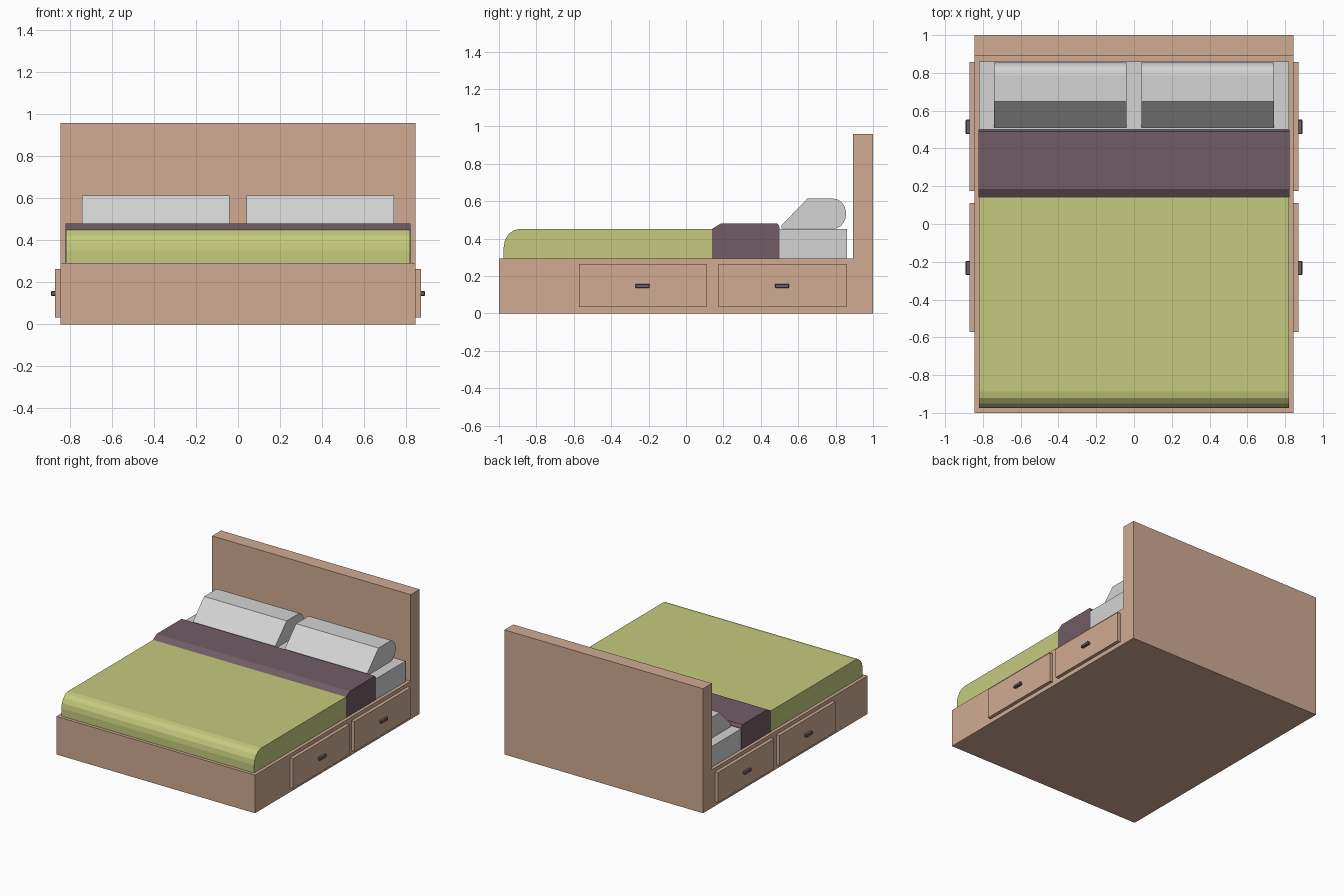
import bpy
import bmesh
from math import cos, sin, radians

cube = bpy.data.objects.get("Cube")
if cube:
    bpy.data.objects.remove(cube, do_unlink=True)


def material(name, rgb):
    """Flat material from an sRGB colour, stored as linear values."""
    linear = [((c / 255 + 0.055) / 1.055) ** 2.4 for c in rgb] + [1]
    mat = bpy.data.materials.new(name)
    mat.use_nodes = True
    mat.diffuse_color = linear
    mat.node_tree.nodes["Principled BSDF"].inputs["Base Color"].default_value = linear
    return mat


wood = material("light wood", (208, 171, 147))
green = material("green blanket", (197, 203, 126))
purple = material("dark plum", (113, 92, 102))
white = material("pale linen", (212, 212, 212))


def extrude(name, profile, x0, x1, mat):
    """Extrude a closed (y, z) side profile from x0 to x1."""
    bm = bmesh.new()
    face = bm.faces.new([bm.verts.new((x0, y, z)) for y, z in profile])
    result = bmesh.ops.extrude_face_region(bm, geom=[face])
    moved = [v for v in result["geom"] if isinstance(v, bmesh.types.BMVert)]
    bmesh.ops.translate(bm, verts=moved, vec=(x1 - x0, 0, 0))
    bmesh.ops.recalc_face_normals(bm, faces=bm.faces)
    mesh = bpy.data.meshes.new(name)
    bm.to_mesh(mesh)
    bm.free()
    mesh.materials.append(mat)
    obj = bpy.data.objects.new(name, mesh)
    bpy.context.collection.objects.link(obj)
    return obj


def box(y0, y1, z0, z1):
    return [(y0, z0), (y1, z0), (y1, z1), (y0, z1)]


def arc(y, z, ry, rz, start, end, steps):
    """Points on an elliptical arc, angles in degrees."""
    angles = [radians(start + (end - start) * i / steps) for i in range(steps + 1)]
    return [(y + ry * cos(a), z + rz * sin(a)) for a in angles]


BASE = 0.293      # top of the bed base
BED = 0.452       # top of the mattress
WIDE = 0.82       # half width of the bedding

# Base and headboard in one L-shaped side profile
extrude("bed_frame", [(-1, 0), (1, 0), (1, 0.958), (0.892, 0.958),
                      (0.892, BASE), (-1, BASE)], -0.845, 0.845, wood)

# Bedding: mattress, rounded blanket and folded throw
extrude("mattress", box(0.48, 0.861, BASE, BED), -WIDE, WIDE, white)
extrude("blanket", [(0.15, BASE), (0.15, BED)]
        + arc(-0.888, 0.352, 0.087, 0.1, 90, 180, 4)
        + [(-0.975, BASE)], -WIDE, WIDE, green)
extrude("throw", [(0.14, BASE), (0.5, BASE), (0.5, 0.462), (0.49, 0.48),
                  (0.185, 0.48), (0.14, BED)], -WIDE - 0.002, WIDE + 0.002, purple)

# Wedge pillows with a rounded back
pillow_profile = ([(0.51, 0.453), (0.79, 0.453)]
                  + arc(0.79, 0.533, 0.066, 0.08, -80, 90, 8)
                  + [(0.648, 0.613), (0.51, 0.47)])

for side, s in (("left", 1), ("right", -1)):
    extrude(side + "_pillow", pillow_profile, s * 0.04, s * 0.742, white)

    # Two drawers with bar handles on each side
    for place, y0 in (("front", -0.573), ("back", 0.174)):
        extrude(f"{side}_{place}_drawer", box(y0, y0 + 0.683, 0.033, 0.264),
                s * 0.84, s * 0.871, wood)
        mid = y0 + 0.34
        handle = extrude(f"{side}_{place}_handle",
                         box(mid - 0.038, mid + 0.038, 0.136, 0.158),
                         s * 0.868, s * 0.891, purple)
        bevel = handle.modifiers.new("soft edges", "BEVEL")
        bevel.width = 0.003
        bevel.segments = 1
